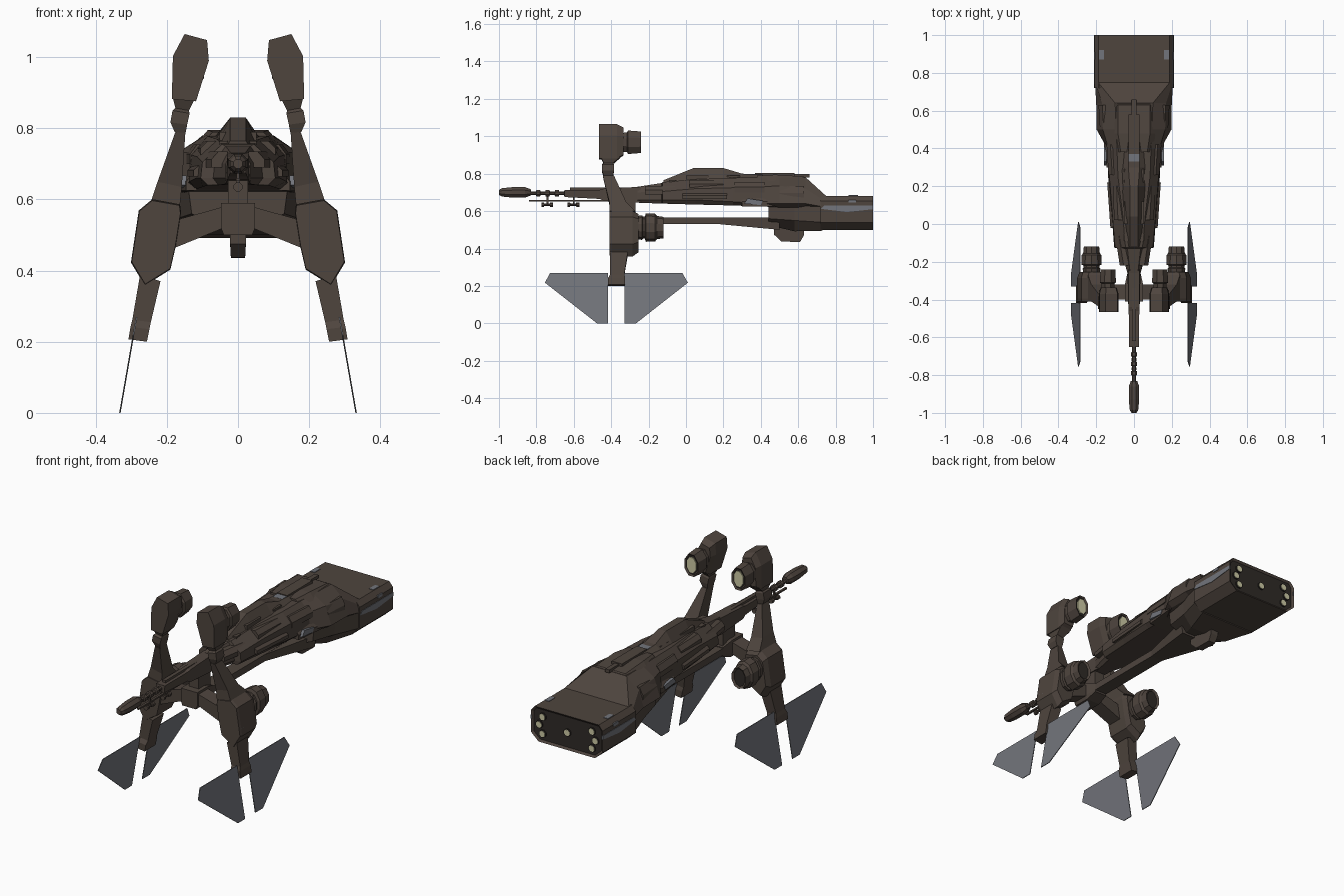
import bpy, bmesh, math
from mathutils import Vector

def mat(name, rgb):
    m = bpy.data.materials.new(name)
    m.diffuse_color = (*rgb, 1)
    return m

BROWN = mat("dark brown hull", (0.077, 0.059, 0.048))
DARK = mat("engine recess", (0.028, 0.023, 0.020))
GREY = mat("worn grey metal", (0.17, 0.178, 0.2))
GLOW = mat("pale yellow light", (0.62, 0.60, 0.38))

# ---------- helpers ----------
def loft(name, rings, material=BROWN, mirror=False, recess=0):
    """Skin equal-sized point rings and cap the ends; recess insets the last cap."""
    bm = bmesh.new()
    vs = [[bm.verts.new(p) for p in r] for r in rings]
    n = len(vs[0])
    for a, b in zip(vs, vs[1:]):
        for i in range(n):
            j = (i + 1) % n
            bm.faces.new((a[i], a[j], b[j], b[i]))
    bm.faces.new(vs[0][::-1])
    end = bm.faces.new(vs[-1])
    bmesh.ops.recalc_face_normals(bm, faces=bm.faces[:])
    if recess:
        bmesh.ops.inset_individual(bm, faces=[end], thickness=recess, depth=-0.008)
        end.material_index = 1
    me = bpy.data.meshes.new(name)
    bm.to_mesh(me)
    bm.free()
    me.materials.append(material)
    me.materials.append(DARK)
    ob = bpy.data.objects.new(name, me)
    bpy.context.collection.objects.link(ob)
    if mirror:
        ob.modifiers.new("mirror", 'MIRROR').use_mirror_merge = False
    return ob

def hull(name, secs, **k):
    """Symmetric body from (y, half profile in x,z) sections."""
    return loft(name, [[(x, y, z) for x, z in h] + [(-x, y, z) for x, z in h[::-1]]
                       for y, h in secs], **k)

def slab(name, outline, steps, **k):
    """Front (x,z) outline carried along y by (y, scale) steps."""
    cx = sum(p[0] for p in outline) / len(outline)
    cz = sum(p[1] for p in outline) / len(outline)
    return loft(name, [[(cx + (x - cx) * s, y, cz + (z - cz) * s) for x, z in outline]
                       for y, s in steps], **k)

def plate(name, outline, xa, xb, **k):
    """Side (y,z) outline between two x functions of z."""
    return loft(name, [[(f(z), y, z) for y, z in outline] for f in (xa, xb)], **k)

def tube(name, prof, cx, cz, n=8, sx=1, sz=1, **k):
    """Turned form along y from (y, radius)."""
    ang = [math.tau * (i + .5) / n for i in range(n)]
    return loft(name, [[(cx + math.cos(a) * r * sx, y, cz + math.sin(a) * r * sz) for a in ang]
                       for y, r in prof], **k)

def box(name, x0, x1, y0, y1, z0, z1, **k):
    return slab(name, [(x0, z0), (x1, z0), (x1, z1), (x0, z1)], [(y0, 1), (y1, 1)], **k)

def column(name, levels, **k):
    """Vertical four-sided form from (x0, z0, x1, z1, y0, y1) levels."""
    return loft(name, [[(a, c, za), (b, c, zb), (b, d, zb), (a, d, za)]
                       for a, za, b, zb, c, d in levels], mirror=True, **k)

# ---------- main fuselage ----------
hull("upper_hull", [
    (-.26, [(.025, .645), (.035, .66), (.035, .70), (.02, .73)]),
    (-.13, [(.055, .64), (.07, .66), (.065, .705), (.035, .75)]),
    (-.125, [(.085, .64), (.105, .66), (.10, .705), (.045, .755)]),
    (.05, [(.10, .635), (.118, .66), (.115, .72), (.06, .77)]),
    (.25, [(.115, .63), (.137, .65), (.13, .725), (.085, .778)]),
    (.40, [(.12, .625), (.142, .64), (.135, .73), (.09, .78)]),
    (.50, [(.17, .62), (.198, .64), (.165, .735), (.095, .78)]),
    (.64, [(.17, .62), (.20, .64), (.17, .72), (.10, .78)]),
    (.75, [(.17, .60), (.207, .62), (.205, .65), (.19, .68)])])
hull("rear_engine_block", [(y, [(.165, .50), (.21, .54), (.21, .655), (.188, .682)])
                           for y in (.72, 1.0)], recess=.012)
hull("lower_hull", [
    (.44, [(.05, .525), (.13, .56), (.14, .635)]),
    (.58, [(.11, .492), (.16, .55), (.165, .635)]),
    (.73, [(.16, .495), (.205, .54), (.205, .635)])])
hull("lower_wedge", [(.18, [(.035, .53), (.035, .565)]), (.50, [(.10, .50), (.11, .565)])])
box("lower_beam", -.035, .035, -.30, .46, .53, .566)
hull("belly_pod", [(.47, [(.022, .475), (.022, .51)]), (.51, [(.02, .437), (.022, .51)]),
                   (.61, [(.02, .435), (.022, .51)]), (.63, [(.022, .47), (.022, .51)])])

# spine and deck details
hull("spine", [(-.12, [(.045, .73), (.022, .765)]), (.04, [(.06, .75), (.022, .83)]),
               (.20, [(.07, .76), (.022, .83)]), (.30, [(.07, .77), (.03, .80)]),
               (.58, [(.05, .77), (.03, .785)])])
hull("rear_deck", [(.38, [(.098, .765), (.07, .79)]), (.48, [(.115, .76), (.085, .795)]),
                   (.63, [(.115, .76), (.085, .785)]), (.66, [(.115, .75), (.09, .76)])])
box("deck_block", -.03, .03, .37, .58, .78, .803)
box("deck_rib", -.012, .012, .42, .66, .78, .797)
for i, (a, b, z) in enumerate([(-.09, -.05, .765), (.0, .12, .79), (.22, .29, .79)]):
    box(f"spine_collar_{i}", -.052, .052, a, b, z - .04, z)
for i, (y0, y1, z0, z1, w0, w1) in enumerate([
        (-.22, -.06, .69, .735, .075, .10), (-.02, .22, .665, .70, .125, .142),
        (.02, .20, .725, .765, .105, .112), (.26, .42, .70, .755, .135, .145),
        (.30, .48, .625, .675, .146, .165), (.50, .63, .66, .735, .18, .188)]):
    h = (z0 + z1) / 2
    loft(f"side_panel_{i}", [
        [(.03, y0, z0), (w0, y0, z0), (w0, y0, h), (w0 - .02, y0, z1), (.03, y0, z1)],
        [(.03, y1, z0), (w1, y1, z0), (w1, y1, h), (w1 - .02, y1, z1), (.03, y1, z1)]], mirror=True)

# ---------- front gun ----------
tube("muzzle", [(-1, .014), (-.985, .024), (-.93, .03), (-.86, .03), (-.83, .018)], 0, .70)
barrel = [(-.84, .011)]
for y in (-.79, -.74, -.69, -.64):
    barrel += [(y - .012, .011), (y - .01, .018), (y + .01, .018), (y + .012, .011)]
tube("barrel", barrel + [(-.60, .012)], 0, .695)
hull("gun_housing", [(-.65, [(.022, .675), (.026, .712)]), (-.46, [(.026, .665), (.028, .714)]),
                     (-.44, [(.03, .655), (.03, .72)]), (-.24, [(.035, .645), (.03, .73)])])
box("gun_rail", -.01, .01, -.62, -.30, .71, .725)
box("control_rod", -.006, .006, -.84, -.40, .652, .660)
for i, y in enumerate((-.74, -.60)):
    tube(f"under_knob_{i}", [(y - .033, .013), (y - .02, .013), (y - .018, .007), (y + .012, .007),
                             (y + .014, .013), (y + .03, .013)], 0, .635)
    box(f"knob_post_{i}", -.004, .004, y - .005, y + .005, .635, .69)

# ---------- front yoke ----------
hull("yoke_block", [(-.41, [(.04, .50), (.048, .52), (.048, .59)]),
                    (-.32, [(.04, .50), (.048, .52), (.048, .59)]),
                    (-.26, [(.035, .52), (.035, .53), (.035, .57)])])
box("yoke_post", -.028, .028, -.37, -.27, .57, .67)
slab("yoke_arm", [(.04, .58), (.20, .535), (.20, .455), (.04, .52)], [(-.40, 1), (-.32, 1)], mirror=True)

# ---------- side legs ----------
slab("leg_body", [(.242, .60), (.163, .586), (.16, .563), (.175, .468), (.19, .403),
                  (.262, .358), (.301, .423), (.279, .569)],
     [(-.41, .97), (-.395, 1), (-.285, 1), (-.255, .85)], mirror=True)
tube("leg_engine", [(-.27, .06), (-.235, .066), (-.23, .058), (-.22, .058), (-.215, .076),
                    (-.165, .074), (-.155, .062), (-.12, .057)], .225, .512, n=10, sx=.75,
     mirror=True, recess=.01)
column("upper_strut", [(.163, .585, .243, .60, -.41, -.27), (.158, .635, .226, .65, -.41, -.32),
                       (.148, .787, .176, .79, -.445, -.385)])
column("strut_collar", [(.148, .783, .178, .79, -.44, -.39), (.143, .81, .19, .817, -.45, -.385),
                        (.136, .842, .184, .85, -.45, -.385), (.138, .85, .176, .857, -.44, -.39),
                        (.12, .885, .184, .89, -.455, -.35)])
slab("top_pod", [(.15, 1.065), (.087, 1.048), (.082, .99), (.118, .876), (.186, .882), (.183, 1.003)],
     [(-.465, 1), (-.37, 1), (-.335, .8)], mirror=True)
tube("top_pod_nozzle", [(-.35, .054), (-.315, .056), (-.31, .068), (-.24, .062)], .138, .968,
     sx=.68, mirror=True, recess=.008)
tube("top_pod_light", [(-.25, .043), (-.243, .043)], .138, .968, sx=.68, material=GLOW, mirror=True)
column("lower_leg", [(.256, .20, .308, .207, -.417, -.325), (.249, .235, .302, .242, -.417, -.325),
                     (.245, .255, .297, .262, -.405, -.33), (.218, .37, .275, .39, -.405, -.31)])

# landing fins, leaning outwards
slope = lambda off: (lambda z: .332 - .174 * z + off)
for name, pts in (("front_fin", [(-.727, .27), (-.417, .27), (-.417, 0), (-.476, 0), (-.754, .217)]),
                  ("rear_fin", [(-.33, .27), (-.02, .27), (.01, .217), (-.267, 0), (-.33, 0)])):
    plate(name, pts, slope(-.002), slope(.002), material=GREY, mirror=True)

# ---------- rear lights ----------
def light(name, x, z, mirror):
    tube(name + "_rim", [(.985, .021), (.998, .021)], x, z, material=DARK, mirror=mirror)
    tube(name, [(.985, .017), (1.0, .017)], x, z, material=GLOW, mirror=mirror)
for i, (x, z) in enumerate([(.145, .635), (.165, .59), (.145, .545)]):
    light(f"rear_light_{i}", x, z, True)
light("rear_light_centre", 0, .59, False)

# ---------- worn paint patches ----------
box("block_top_patch", .16, .186, .87, .92, .676, .685, material=GREY, mirror=True)
plate("block_side_streak", [(.72, .612), (.86, .595), (1, .61), (1, .63), (.74, .63)],
      lambda z: .205, lambda z: .2125, material=GREY, mirror=True)
box("block_side_patch", .205, .2125, .87, .91, .645, .66, material=GREY, mirror=True)
plate("sponson_patch", [(.31, .64), (.40, .632), (.41, .655), (.33, .668)],
      lambda z: .145, lambda z: .160, material=GREY, mirror=True)
box("spine_patch", -.028, .028, .33, .37, .79, .799, material=GREY)
box("leg_patch", .288, .2955, -.395, -.365, .425, .46, material=GREY, mirror=True)
